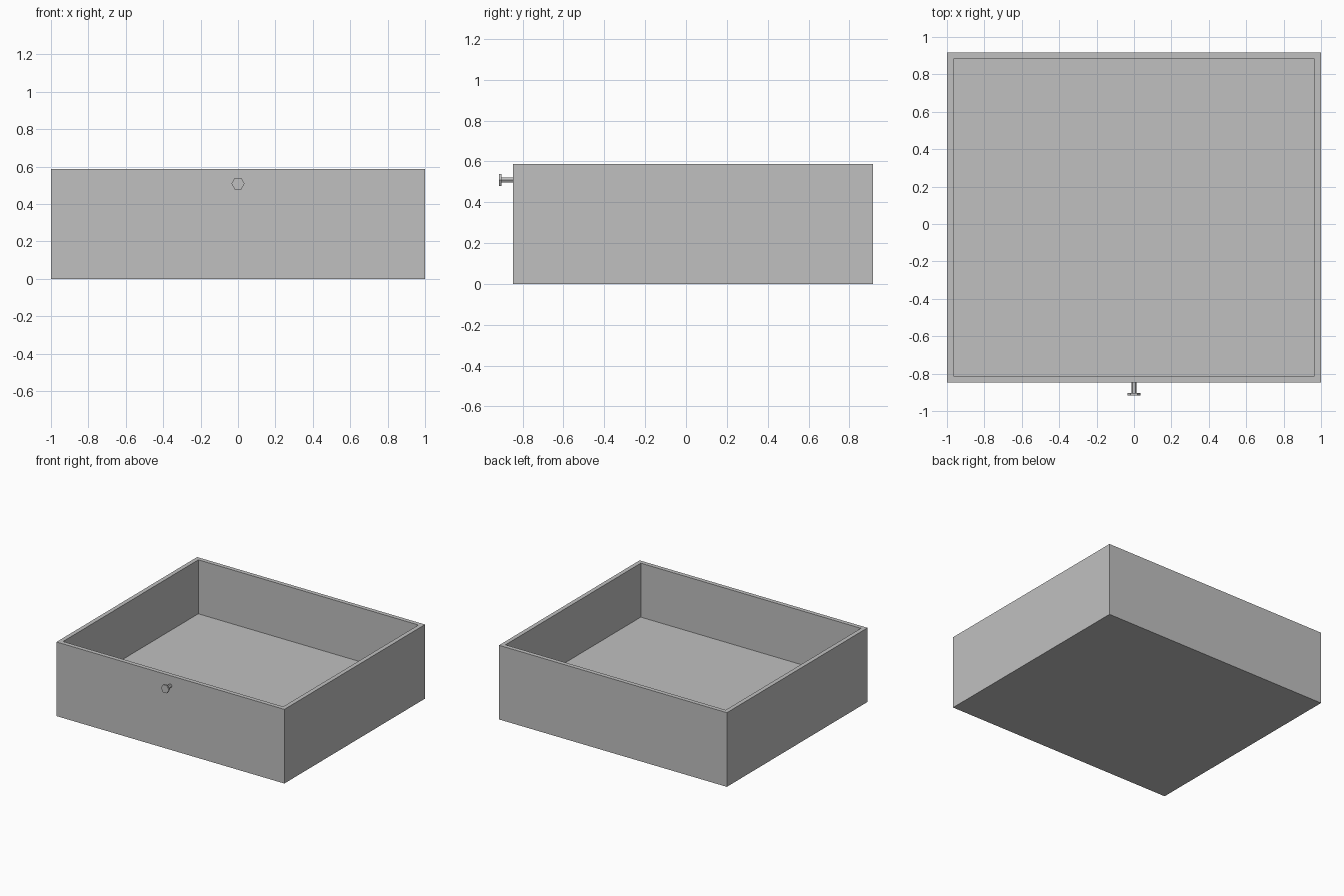
import bpy
import bmesh
from math import pi
from mathutils import Matrix, Vector

old = bpy.data.objects.get("Cube")
if old:
    bpy.data.objects.remove(old, do_unlink=True)

# One plain grey for everything
GREY = (0.53, 0.53, 0.53, 1)
grey = bpy.data.materials.new("grey")
grey.use_nodes = True
grey.diffuse_color = GREY
grey.node_tree.nodes["Principled BSDF"].inputs["Base Color"].default_value = GREY

FRONT, BACK, HEIGHT = -0.847, 0.916, 0.588
WALL, FLOOR = 0.034, 0.16
KNOB_Z = 0.509


def finish(name, bm):
    bmesh.ops.recalc_face_normals(bm, faces=bm.faces)
    mesh = bpy.data.meshes.new(name)
    bm.to_mesh(mesh)
    bm.free()
    mesh.materials.append(grey)
    obj = bpy.data.objects.new(name, mesh)
    bpy.context.collection.objects.link(obj)
    return obj


def hex_rod(name, radius, y0, y1):
    """Six-sided rod along y with corners pointing left and right."""
    bm = bmesh.new()
    place = Matrix.Translation((0, (y0 + y1) / 2, KNOB_Z)) @ Matrix.Rotation(pi / 2, 4, "X")
    bmesh.ops.create_cone(bm, cap_ends=True, segments=6, radius1=radius,
                          radius2=radius, depth=y1 - y0, matrix=place)
    # Turn the hexagon if its corners point up and down
    if max(v.co.x for v in bm.verts) < radius * 0.95:
        bmesh.ops.rotate(bm, verts=bm.verts, cent=Vector((0, 0, KNOB_Z)),
                         matrix=Matrix.Rotation(pi / 6, 3, "Y"))
    return finish(name, bm)


# Drawer box: block with its top inset to a rim, then sunk to the floor
bm = bmesh.new()
size = Matrix.Diagonal((2, BACK - FRONT, HEIGHT, 1))
bmesh.ops.create_cube(bm, size=1, matrix=Matrix.Translation(
    (0, (FRONT + BACK) / 2, HEIGHT / 2)) @ size)
bm.normal_update()
top = max(bm.faces, key=lambda f: f.calc_center_median().z)
bmesh.ops.inset_region(bm, faces=[top], thickness=WALL, use_even_offset=True)
sunk = bmesh.ops.extrude_face_region(bm, geom=[top])
floor_verts = [g for g in sunk["geom"] if isinstance(g, bmesh.types.BMVert)]
bmesh.ops.translate(bm, verts=floor_verts, vec=(0, 0, FLOOR - HEIGHT))
if top.is_valid:
    bmesh.ops.delete(bm, geom=[top], context="FACES_ONLY")
finish("drawer_box", bm)

# Pull knob: thin stem and flat cap
hex_rod("knob_stem", 0.014, -0.905, FRONT)
hex_rod("knob_cap", 0.035, -0.916, -0.903)
